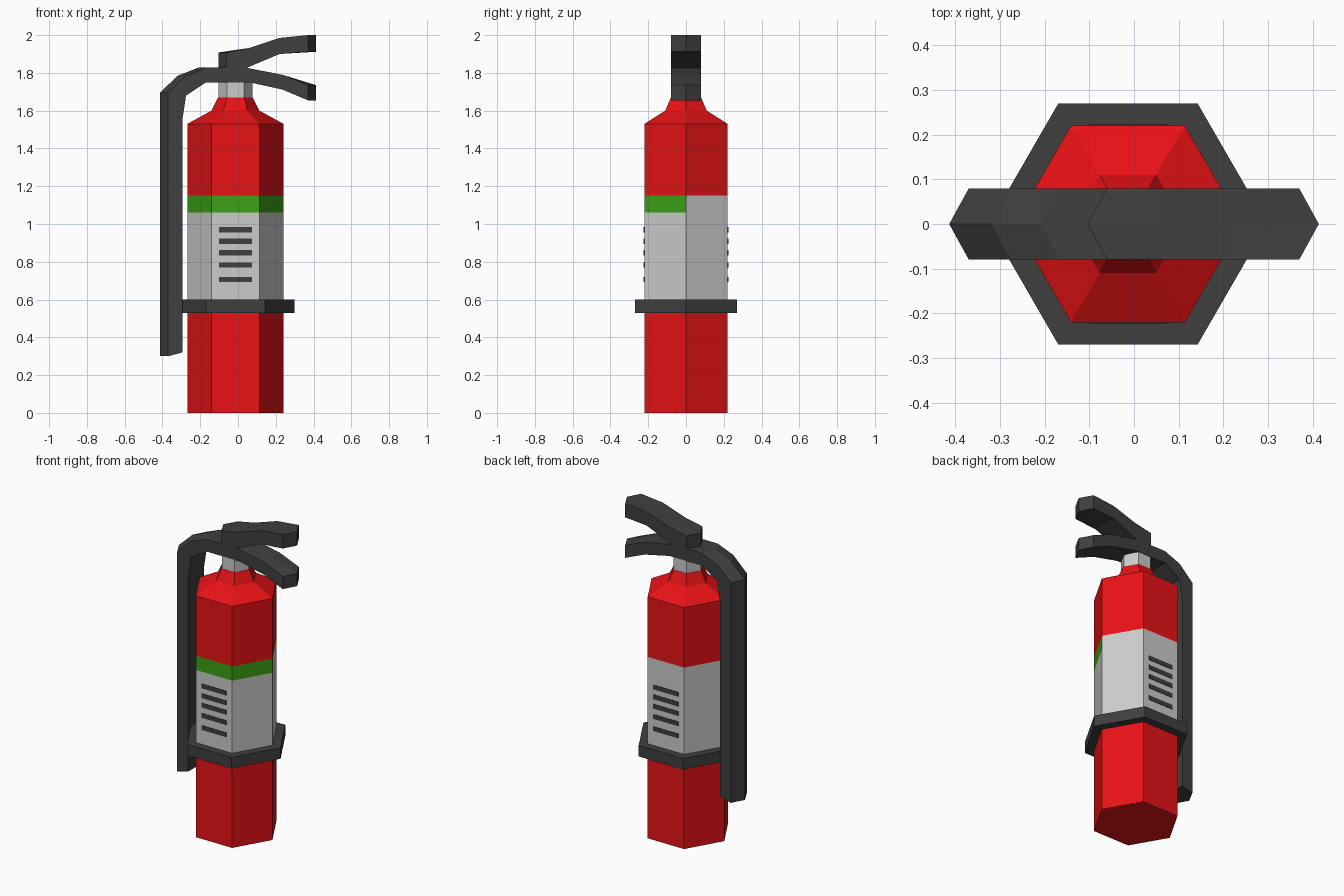
import bpy, bmesh, math
from mathutils import Matrix

if "Cube" in bpy.data.objects:
    bpy.data.objects.remove(bpy.data.objects["Cube"])

CX = -0.0135  # axis of the cylinder


def material(name, rgb):
    m = bpy.data.materials.new(name)
    m.diffuse_color = (*rgb, 1)
    m.use_nodes = True
    m.node_tree.nodes["Principled BSDF"].inputs["Base Color"].default_value = m.diffuse_color
    return m


red = material("red", (0.8, 0.006, 0.008))
green = material("green", (0.045, 0.36, 0.008))
pale = material("pale_grey", (0.6, 0.6, 0.6))
dark = material("dark", (0.05, 0.05, 0.05))


def finish(name, bm, mats):
    bmesh.ops.recalc_face_normals(bm, faces=bm.faces)
    me = bpy.data.meshes.new(name)
    bm.to_mesh(me)
    bm.free()
    for m in mats:
        me.materials.append(m)
    ob = bpy.data.objects.new(name, me)
    bpy.context.collection.objects.link(ob)
    return ob


def hex_lathe(name, profile, mats, pick=lambda ring, side: 0):
    """Six-sided lathe of (radius, z) points, capped at both ends."""
    bm = bmesh.new()
    rings = [[bm.verts.new((CX + r * math.cos(i * math.pi / 3),
                            r * math.sin(i * math.pi / 3), z)) for i in range(6)]
             for r, z in profile]
    for k, (a, b) in enumerate(zip(rings, rings[1:])):
        for i in range(6):
            j = (i + 1) % 6
            bm.faces.new((a[i], a[j], b[j], b[i])).material_index = pick(k, i)
    bm.faces.new(rings[0])
    bm.faces.new(rings[-1])
    return finish(name, bm, mats)


def ridged_bar(name, profile, w=0.08):
    """Side profile of (x, z, dx) spread over y; dx shifts the centre line to make pointed ends."""
    bm = bmesh.new()
    rows = [[bm.verts.new((x + (dx if y == 0 else 0), y, z)) for x, z, dx in profile]
            for y in (-w, 0, w)]
    n = len(profile)
    for a, b in zip(rows, rows[1:]):
        for i in range(n):
            j = (i + 1) % n
            bm.faces.new((a[i], a[j], b[j], b[i]))
    bm.faces.new(rows[0])
    bm.faces.new(rows[2])
    return finish(name, bm, [dark])


# Tank with painted label: ring 1 is the label, ring 2 is green on the front three sides
def tank_paint(ring, side):
    if ring == 1:
        return 1
    if ring == 2:
        return 2 if side >= 3 else 1
    return 0


hex_lathe("tank", [(0.255, 0), (0.255, 0.56), (0.255, 1.06), (0.255, 1.15),
                   (0.255, 1.53), (0.127, 1.60), (0.092, 1.67)],
          [red, pale, green], tank_paint)

# Neck and strap
hex_lathe("neck", [(0.09, 1.66), (0.09, 1.77)], [pale])
hex_lathe("strap", [(0.25, 0.53), (0.312, 0.53), (0.312, 0.60), (0.25, 0.60)], [dark])

# Hose running into the fixed lower handle
P = 0.044
ridged_bar("hose_and_lower_handle", [
    (-0.37, 0.30, -P), (-0.37, 1.695, -P), (-0.275, 1.785, -P), (-0.166, 1.828, -P),
    (0.04, 1.828, 0), (0.235, 1.79, 0), (0.37, 1.735, P),
    (0.37, 1.655, P), (0.235, 1.712, 0), (0.06, 1.75, 0),
    (-0.17, 1.75, 0), (-0.275, 1.68, 0), (-0.295, 1.55, 0), (-0.295, 0.32, 0)])

# Squeeze lever
ridged_bar("upper_lever", [
    (-0.06, 1.82, -P), (-0.06, 1.908, -P), (0.06, 1.932, 0), (0.22, 1.985, 0),
    (0.37, 2.0, P), (0.37, 1.912, P), (0.22, 1.90, 0), (0.03, 1.82, 0)])

# Plain bars on the front and back of the label
bm = bmesh.new()
for y in (-0.221, 0.221):
    for z in (0.97, 0.908, 0.848, 0.783, 0.706):
        bmesh.ops.create_cube(bm, size=1, matrix=Matrix.Translation((CX, y, z))
                              @ Matrix.Diagonal((0.174, 0.006, 0.028, 1)))
finish("label_bars", bm, [dark])
